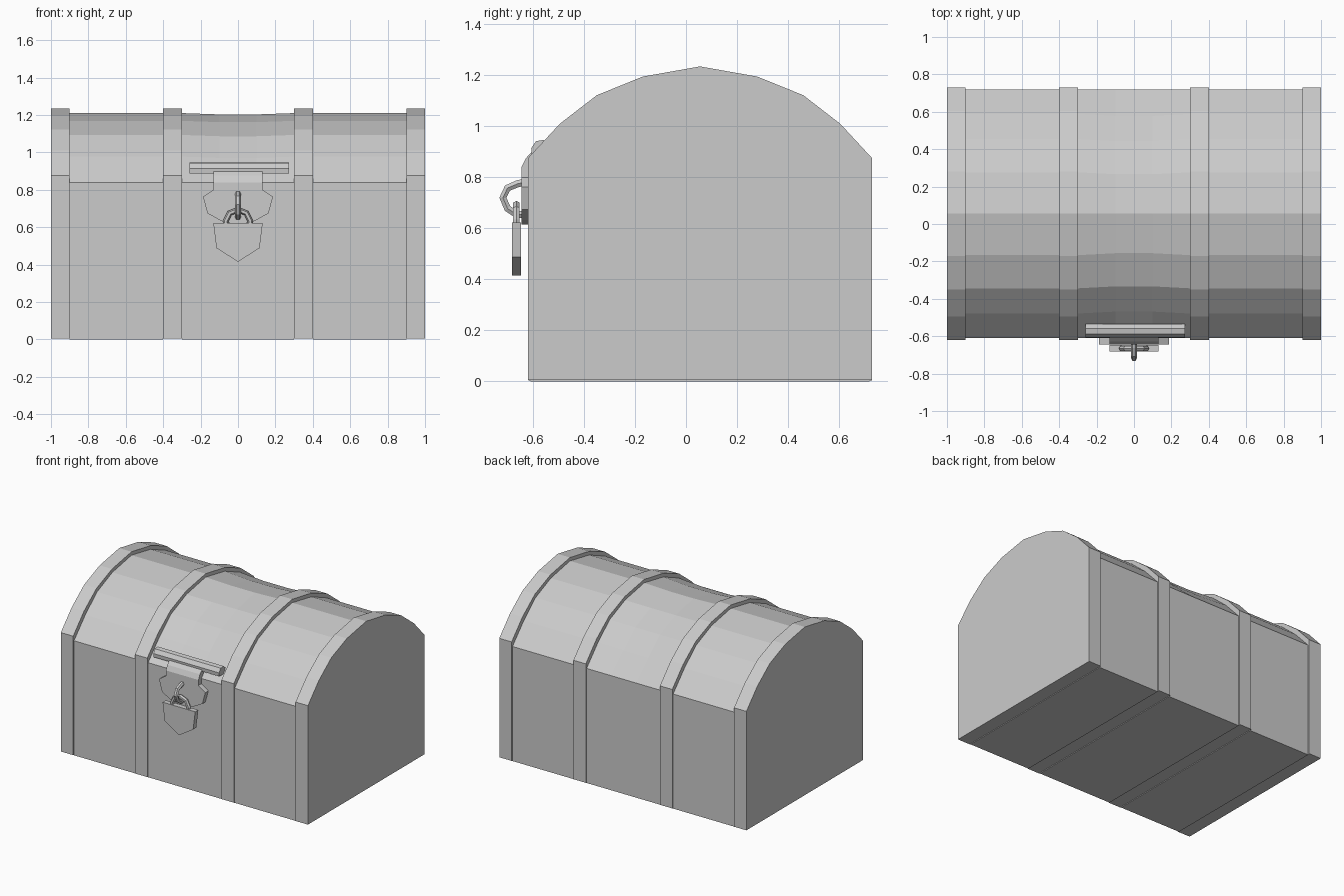
import bpy, bmesh

if "Cube" in bpy.data.objects:
    bpy.data.objects.remove(bpy.data.objects["Cube"])

CY = 0.055  # depth centre of the chest body


def make_object(name, bm):
    bmesh.ops.recalc_face_normals(bm, faces=bm.faces)
    mesh = bpy.data.meshes.new(name)
    bm.to_mesh(mesh)
    bm.free()
    obj = bpy.data.objects.new(name, mesh)
    bpy.context.collection.objects.link(obj)
    return obj


def loft(name, rings):
    """Closed rings of equal length joined by quads, capped at both ends."""
    bm = bmesh.new()
    rows = [[bm.verts.new(p) for p in r] for r in rings]
    n = len(rows[0])
    for a, b in zip(rows, rows[1:]):
        for i in range(n):
            j = (i + 1) % n
            bm.faces.new((a[i], a[j], b[j], b[i]))
    bm.faces.new(rows[0])
    bm.faces.new(rows[-1])
    return make_object(name, bm)


def prism_x(name, yz, x0, x1):
    return loft(name, [[(x, y, z) for y, z in yz] for x in (x0, x1)])


def prism_y(name, xz, y0, y1):
    return loft(name, [[(x, y, z) for x, z in xz] for y in (y0, y1)])


def mirrored(half):
    """Complete a left-right symmetric xz outline from its right half."""
    return half + [(-x, z) for x, z in reversed(half) if x > 0]


def tube(name, points, radius, cyclic=False):
    cu = bpy.data.curves.new(name, 'CURVE')
    cu.dimensions = '3D'
    cu.bevel_depth = radius
    cu.bevel_resolution = 1
    cu.use_fill_caps = True
    sp = cu.splines.new('POLY')
    sp.points.add(len(points) - 1)
    for p, co in zip(sp.points, points):
        p.co = (*co, 1)
    sp.use_cyclic_u = cyclic
    sp.use_smooth = False
    obj = bpy.data.objects.new(name, cu)
    bpy.context.collection.objects.link(obj)
    return obj


# Domed section: raised (band) or recessed (panel), with a slight mid sag
ARCH = [(0.675, 0.875), (0.55, 1.01), (0.405, 1.122), (0.225, 1.195), (0, 1.235)]


def section(x, raised, sag=0.0):
    if raised:
        half, foot = ARCH, 0.005
    else:
        half = [(y * 0.985 - (0.008 if 0.5 < y < 0.6 else 0),
                 0.838 + (z - 0.875) * 1.033) for y, z in ARCH]
        half = [(y - (sag * 1.5 if y < 0.6 else 0) if y else 0,
                 z - (sag if z > 0.9 else 0)) for y, z in half]
        foot = 0.0
    right = [(half[0][0], foot)] + half
    left = [(-y, z) for y, z in reversed(right) if y > 0]
    return [(x, CY + y, z) for y, z in right + left]


# Chest shell: four raised bands stepping over recessed panels
rings = []
for x0, x1 in ((-1, -0.9), (-0.4, -0.3), (0.3, 0.4), (0.9, 1)):
    if x0 > -1:
        rings.append(section(x0, False))
    rings += [section(x0, True), section(x1, True)]
    if x1 < 1:
        rings.append(section(x1, False))
    if x1 == -0.3:
        rings += [section(-0.1, False, 0.007), section(0.1, False, 0.007)]
loft("chest_shell", rings)

# Hinge rod across the lid front
rod = [(-0.605, 0.888), (-0.607, 0.915), (-0.588, 0.942), (-0.558, 0.947),
       (-0.535, 0.925), (-0.545, 0.888)]
prism_x("hinge_rod", rod, -0.26, 0.272)

# Hasp: bent strap and shaped plate
strap = [(-0.612, 0.78), (-0.645, 0.78), (-0.645, 0.84), (-0.628, 0.875),
         (-0.60, 0.905), (-0.57, 0.885), (-0.612, 0.838)]
prism_x("hasp_strap", strap, -0.132, 0.132)
plate = mirrored([(0.132, 0.80), (0.187, 0.762), (0.163, 0.674),
                  (0.087, 0.632), (0, 0.615)])
prism_y("hasp_plate", plate, -0.645, -0.608)

# Staple loop standing out of the hasp
staple = [(-0.625, 0.782), (-0.66, 0.775), (-0.70, 0.758), (-0.718, 0.72),
          (-0.70, 0.678), (-0.665, 0.655), (-0.625, 0.652)]
tube("staple", [(0, y, z) for y, z in staple], 0.016)

# Padlock body and shackle
body = mirrored([(0.132, 0.622), (0.115, 0.488), (0, 0.415)])
prism_y("padlock_body", body, -0.683, -0.647)
shackle = [(-0.066, 0.60), (-0.066, 0.632), (-0.045, 0.675), (0, 0.693),
           (0.045, 0.675), (0.066, 0.632), (0.066, 0.60)]
tube("padlock_shackle", [(x, -0.665, z) for x, z in shackle], 0.015)
